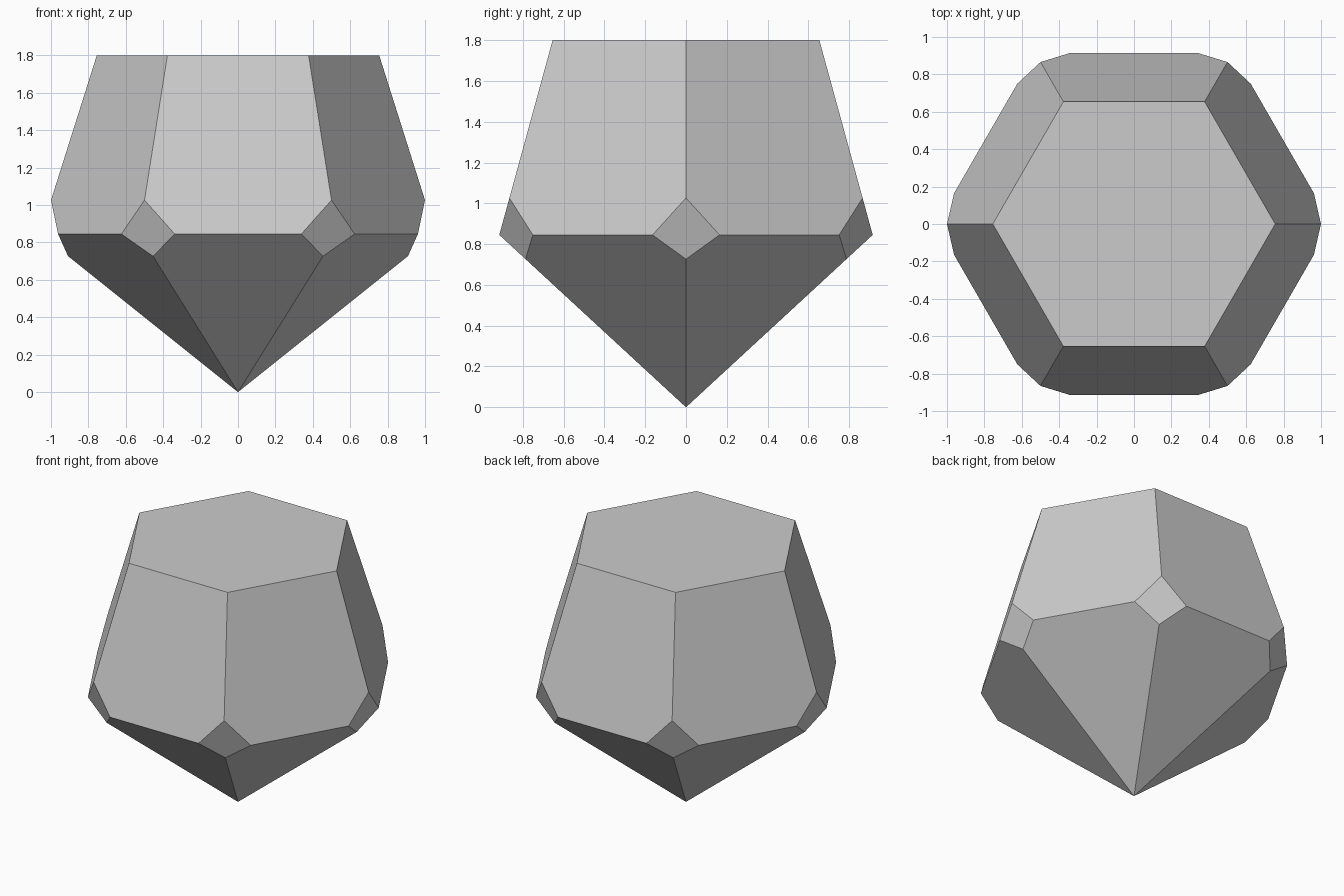
import bpy, bmesh
from math import radians, cos, sin

cube = bpy.data.objects.get("Cube")
if cube:
    bpy.data.objects.remove(cube, do_unlink=True)

# Stone colour
stone = bpy.data.materials.new("plain_grey")
stone.use_nodes = True
colour = (0.6, 0.6, 0.6, 1)
stone.diffuse_color = colour
stone.node_tree.nodes["Principled BSDF"].inputs["Base Color"].default_value = colour

bm = bmesh.new()


def hexagon(radius, z):
    return [bm.verts.new((radius * cos(radians(60 * i)), radius * sin(radians(60 * i)), z))
            for i in range(6)]


# Hexagonal crown above a pointed base
top = hexagon(0.755, 1.8)
girdle = hexagon(1.057, 0.845)
tip = bm.verts.new((0, 0, 0))
bm.faces.new(top)
for i in range(6):
    j = (i + 1) % 6
    bm.faces.new((girdle[i], girdle[j], top[j], top[i]))
    bm.faces.new((tip, girdle[j], girdle[i]))

# Diamond facets cut at the widest corners
bmesh.ops.bevel(bm, geom=girdle, offset=0.19, offset_type='ABSOLUTE',
                segments=1, profile=0.5, affect='VERTICES')
bmesh.ops.recalc_face_normals(bm, faces=bm.faces)

mesh = bpy.data.meshes.new("faceted_gem")
bm.to_mesh(mesh)
bm.free()
mesh.materials.append(stone)
gem = bpy.data.objects.new("faceted_gem", mesh)
bpy.context.collection.objects.link(gem)
